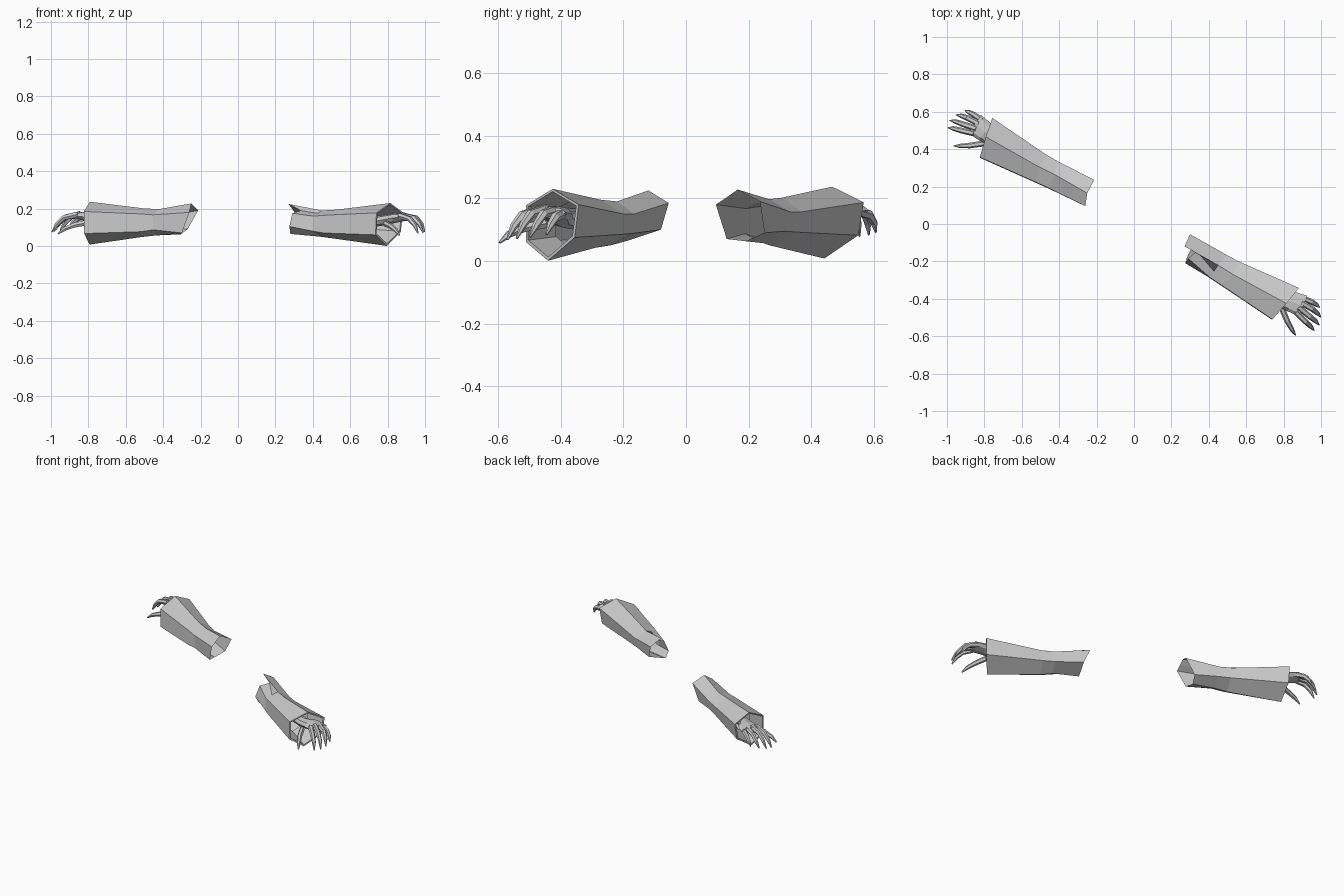
import bpy, bmesh, math
from mathutils import Matrix, Vector

if "Cube" in bpy.data.objects:
    bpy.data.objects.remove(bpy.data.objects["Cube"])

cloth = bpy.data.materials.new("plain grey")
cloth.diffuse_color = (0.6, 0.6, 0.6, 1)
cloth.use_nodes = True
cloth.node_tree.nodes["Principled BSDF"].inputs["Base Color"].default_value = cloth.diffuse_color

# Sleeve cross-sections: top, front-up, front-low, bottom, back-low, back-up
FORE_IN = [(.45, -.22, .19), (.405, -.285, .16), (.40, -.285, .08),
           (.44, -.24, .05), (.48, -.17, .088), (.495, -.165, .15)]
FORE_OUT = [(.53, -.27, .195), (.465, -.325, .165), (.46, -.325, .07),
            (.50, -.29, .042), (.55, -.205, .085), (.56, -.20, .15)]
HEM = [(.815, -.425, .23), (.74, -.51, .178), (.735, -.51, .06),
       (.795, -.44, .001), (.87, -.355, .075), (.882, -.342, .18)]
SHOULDER_R = [(.27, -.12, .225), (.335, -.145, .19), (.29, -.185, .175), (.275, -.21, .105),
              (.28, -.185, .065), (.33, -.08, .10), (.30, -.055, .185)]
SHOULDER_L = [(-.25, .165, .228), (-.255, .13, .203), (-.26, .095, .18), (-.30, .13, .07),
              (-.305, .19, .063), (-.27, .25, .09), (-.213, .236, .19)]

# The left arm is the right one mirrored, then swung round the vertical axis
SWING = (Matrix.Translation((0, 0, .007)) @ Matrix.Rotation(math.radians(-58), 4, 'Z')
         @ Matrix.Diagonal((-1, 1, 1, 1)))


def finish(name, bm):
    bmesh.ops.recalc_face_normals(bm, faces=bm.faces)
    mesh = bpy.data.meshes.new(name)
    bm.to_mesh(mesh)
    bm.free()
    mesh.materials.append(cloth)
    bpy.context.collection.objects.link(bpy.data.objects.new(name, mesh))


def loft(bm, rings, cap=False):
    rows = [[bm.verts.new(p) for p in r] for r in rings]
    n = len(rows[0])
    for a, b in zip(rows, rows[1:]):
        for i in range(n):
            j = (i + 1) % n
            bm.faces.new((a[i], a[j], b[j], b[i]))
    if cap:
        bm.faces.new(rows[0])
        bm.faces.new(rows[-1][::-1])


def seven(ring, mat):
    """Adds a point between the top and front-up corners."""
    r = [mat @ Vector(p) for p in ring]
    return [r[0], (r[0] + r[1]) / 2] + r[1:]


def shrink(ring, f, shift=0):
    c = sum(ring, Vector()) / len(ring)
    return [c + (p - c) * f for p in ring]


def tube(bm, path, sizes, sides=6):
    """Tapering tube along a path; sizes are half-width and half-height."""
    pts = [Vector(p) for p in path]
    rings = []
    for i, p in enumerate(pts):
        d = (pts[min(i + 1, len(pts) - 1)] - pts[max(i - 1, 0)]).normalized()
        side = d.cross(Vector((0, 0, 1))).normalized()
        up = side.cross(d)
        w, h = sizes[i]
        rings.append([p + side * w * math.cos(t) + up * h * math.sin(t)
                      for t in (2 * math.pi * k / sides for k in range(sides))])
    loft(bm, rings, cap=True)


FINGERS = [
    [(.90, -.395, .15), (.95, -.417, .14), (.977, -.432, .115), (.992, -.445, .085)],
    [(.895, -.42, .16), (.953, -.455, .15), (.982, -.478, .115), (.998, -.497, .077)],
    [(.88, -.445, .165), (.94, -.495, .15), (.972, -.52, .115), (.99, -.54, .072)],
    [(.865, -.47, .162), (.918, -.523, .145), (.947, -.55, .11), (.963, -.57, .068)],
    [(.79, -.45, .12), (.82, -.52, .105), (.845, -.565, .085), (.864, -.595, .058)],
]

for side, mat, shoulder in (("right", Matrix(), SHOULDER_R), ("left", SWING, SHOULDER_L)):
    # Flared sleeve with a folded rim and inner lining
    fore_in, fore_out, hem = (seven(r, mat) for r in (FORE_IN, FORE_OUT, HEM))
    lining = [a.lerp(b, .45) for a, b in zip(hem, fore_out)]
    bm = bmesh.new()
    loft(bm, [[Vector(p) for p in shoulder], fore_in, fore_out, hem,
              shrink(hem, .91), shrink(lining, .8)])
    finish(side + "_sleeve", bm)

    # Wrist and palm
    bm = bmesh.new()
    tube(bm, [(.64, -.33, .125), (.76, -.395, .135), (.84, -.415, .15), (.905, -.44, .155)],
         [(.035, .03), (.036, .028), (.055, .026), (.06, .018)], 8)
    bm.transform(mat)
    finish(side + "_palm", bm)

    # Curved fingers and thumb
    for name, path in zip(("little_finger", "ring_finger", "middle_finger",
                           "index_finger", "thumb"), FINGERS):
        bm = bmesh.new()
        tube(bm, path, [(.016, .017), (.015, .015), (.012, .012), (.003, .004)])
        bm.transform(mat)
        finish(side + "_" + name, bm)
